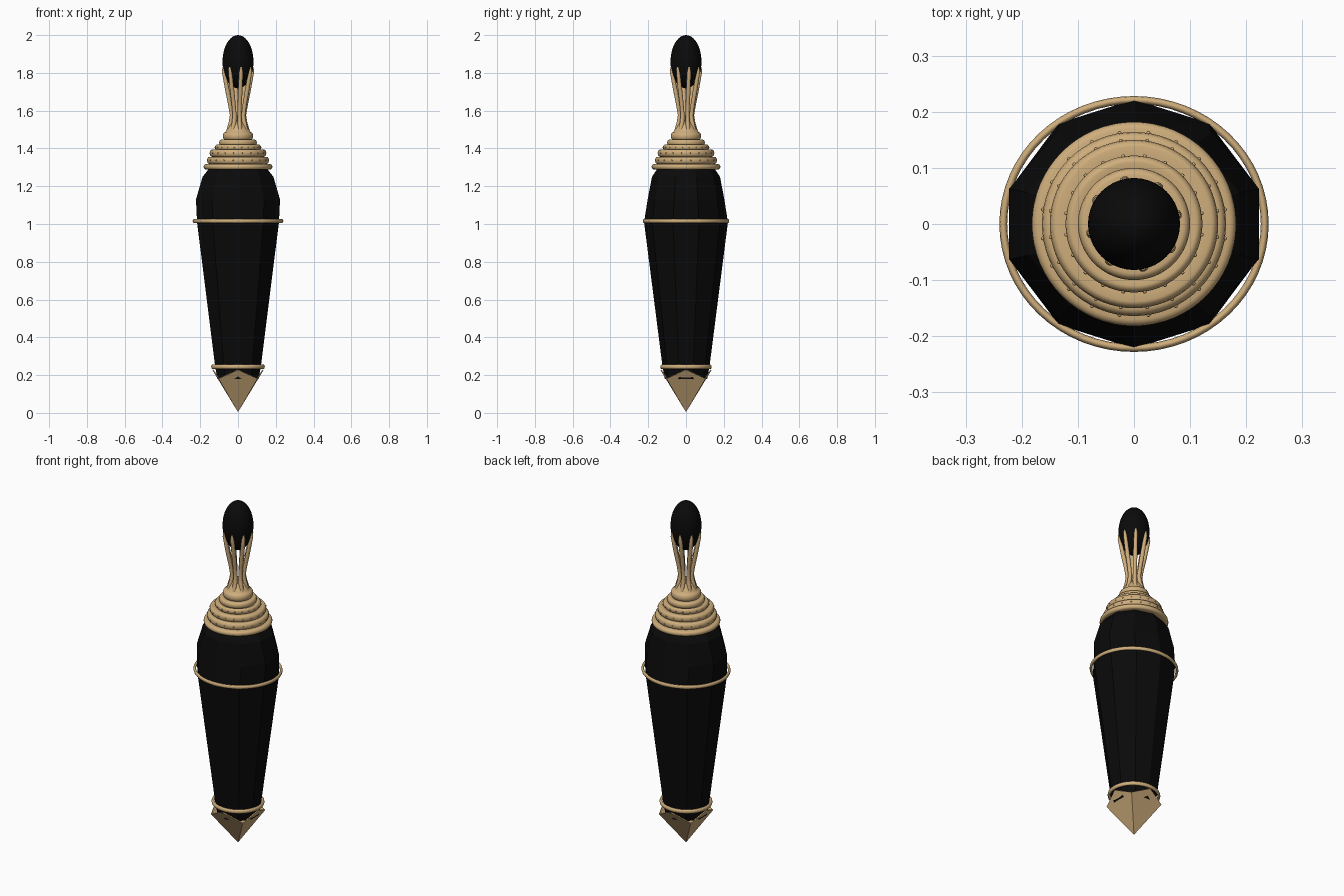
import bpy, bmesh, math
from math import sin, cos, pi, radians

cube = bpy.data.objects.get("Cube")
if cube:
    bpy.data.objects.remove(cube)


def material(name, rgb):
    m = bpy.data.materials.new(name)
    m.use_nodes = True
    m.diffuse_color = (*rgb, 1)
    m.node_tree.nodes["Principled BSDF"].inputs["Base Color"].default_value = (*rgb, 1)
    return m


black = material("black", (0.003, 0.003, 0.003))
gold = material("pale gold", (0.62, 0.42, 0.2))


def finish(name, bm, mat, smooth=None):
    bmesh.ops.recalc_face_normals(bm, faces=bm.faces)
    me = bpy.data.meshes.new(name)
    bm.to_mesh(me)
    bm.free()
    me.materials.append(mat)
    ob = bpy.data.objects.new(name, me)
    bpy.context.scene.collection.objects.link(ob)
    if smooth:
        bpy.ops.object.select_all(action="DESELECT")
        ob.select_set(True)
        bpy.context.view_layer.objects.active = ob
        bpy.ops.object.shade_smooth_by_angle(angle=radians(smooth))
    return ob


def skin(bm, rings, cap=True, closed=False):
    """Join rings of points with quads."""
    loops = [[bm.verts.new(p) for p in r] for r in rings]
    n = len(loops[0])
    pairs = list(zip(loops, loops[1:])) + ([(loops[-1], loops[0])] if closed else [])
    for a, b in pairs:
        for i in range(n):
            j = (i + 1) % n
            bm.faces.new((a[i], a[j], b[j], b[i]))
    if cap and not closed:
        bm.faces.new(loops[0])
        bm.faces.new(loops[-1])


def oval(rx, ry, z, n):
    return [(rx * sin(2 * pi * i / n), ry * cos(2 * pi * i / n), z) for i in range(n)]


# Faceted ten-sided body: z, x radius, y radius
body = [(0.18, 0.115, 0.112), (0.25, 0.128, 0.125), (1.01, 0.228, 0.222),
        (1.13, 0.234, 0.203), (1.25, 0.197, 0.18), (1.295, 0.16, 0.15)]
bm = bmesh.new()
skin(bm, [oval(rx, ry, z, 10) for z, rx, ry in body])
finish("body", bm, black)


# Hoops around the body
def hoop(name, rx, ry, z, w, h):
    bm = bmesh.new()
    skin(bm, [oval(rx + w * cos(a), ry + w * cos(a), z + h * sin(a), 64)
              for a in (2 * pi * k / 10 for k in range(10))], closed=True)
    finish(name, bm, gold, 60)


hoop("upper_hoop", 0.233, 0.221, 1.016, 0.007, 0.011)
hoop("lower_hoop", 0.134, 0.128, 0.244, 0.008, 0.012)

# Pointed tip with a zigzag rim
bm = bmesh.new()
apex = bm.verts.new((0, 0, 0.01))
rim = []
for k in range(4):
    a = k * pi / 2
    b = a + pi / 4
    rim.append(bm.verts.new((0.13 * cos(a), 0.13 * sin(a), 0.23)))
    rim.append(bm.verts.new((math.copysign(0.1, cos(b)), math.copysign(0.1, sin(b)), 0.185)))
for k in range(0, 8, 2):
    bm.faces.new((apex, rim[k - 1], rim[k], rim[k + 1]))
tip = finish("tip", bm, gold)
shell = tip.modifiers.new("thickness", "SOLIDIFY")
shell.thickness = 0.006

# Terraced dome made of rounded steps: outer radius, centre height, half height
steps = [(0.182, 1.303, 0.015), (0.164, 1.337, 0.02), (0.15, 1.375, 0.02),
         (0.122, 1.405, 0.017), (0.1, 1.43, 0.018), (0.08, 1.465, 0.022)]
profile = [(0.13, 1.288)]
for r, z, h in steps:
    for k in range(7):
        a = -pi / 2 + pi * k / 6
        profile.append((r - 0.012 * (1 - cos(a)), z + h * sin(a) * 0.95))
profile += [(0.062, 1.495), (0.045, 1.525), (0.022, 1.55)]
bm = bmesh.new()
skin(bm, [oval(r, r, z, 64) for r, z in profile])
finish("dome", bm, gold, 50)

# Small studs on the steps
bm = bmesh.new()
for r, z, h in steps[1:4]:
    for k in range(20):
        a = 2 * pi * (k + 0.5) / 20
        made = bmesh.ops.create_icosphere(bm, subdivisions=1, radius=0.004)["verts"]
        bmesh.ops.translate(bm, verts=made, vec=(r * cos(a), r * sin(a), z))
finish("studs", bm, gold, 60)

# Eight curved claws: radius from axis, height, thickness
path = [(0.066, 1.465, 0.003), (0.052, 1.495, 0.011), (0.038, 1.54, 0.012),
        (0.033, 1.575, 0.011), (0.042, 1.63, 0.011), (0.056, 1.7, 0.012),
        (0.068, 1.76, 0.011), (0.077, 1.805, 0.010), (0.079, 1.832, 0.005)]
bm = bmesh.new()
for k in range(8):
    a = radians(12 + 45 * k)
    rings = []
    for r, z, t in path:
        ring = []
        for s in range(10):
            u = 2 * pi * s / 10
            rad, side = r + t * cos(u), t * sin(u)
            ring.append((rad * cos(a) - side * sin(a), rad * sin(a) + side * cos(a), z))
        rings.append(ring)
    skin(bm, rings)
finish("claws", bm, gold, 60)

# Egg held by the claws
bm = bmesh.new()
bmesh.ops.create_uvsphere(bm, u_segments=40, v_segments=24, radius=1)
bmesh.ops.scale(bm, verts=bm.verts, vec=(0.082, 0.082, 0.141))
bmesh.ops.translate(bm, verts=bm.verts, vec=(0, 0, 1.859))
finish("egg", bm, black, 60)
